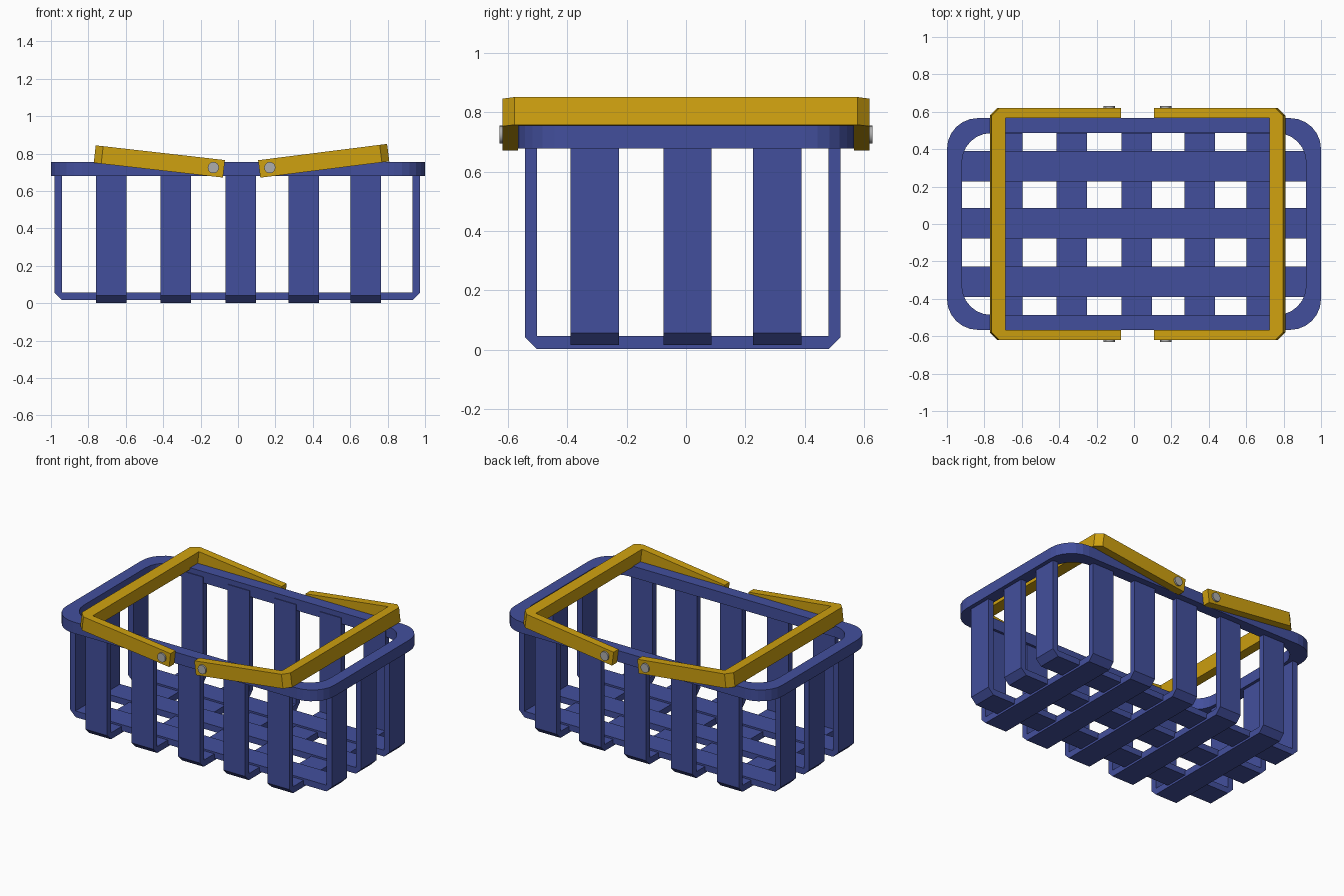
import bpy, bmesh, math
from mathutils import Vector

if "Cube" in bpy.data.objects:
    bpy.data.objects.remove(bpy.data.objects["Cube"], do_unlink=True)


def material(name, rgb):
    m = bpy.data.materials.new(name)
    m.use_nodes = True
    m.diffuse_color = (*rgb, 1)
    m.node_tree.nodes["Principled BSDF"].inputs["Base Color"].default_value = (*rgb, 1)
    return m


BLUE = material("basket blue", (0.055, 0.078, 0.335))
YELLOW = material("handle yellow", (0.62, 0.355, 0.005))
GREY = material("bolt grey", (0.42, 0.42, 0.42))


def finish(bm, name, mat):
    bmesh.ops.recalc_face_normals(bm, faces=bm.faces)
    mesh = bpy.data.meshes.new(name)
    bm.to_mesh(mesh)
    bm.free()
    mesh.materials.append(mat)
    obj = bpy.data.objects.new(name, mesh)
    bpy.context.collection.objects.link(obj)
    return obj


def prism(name, profile, lo, hi, place, mat):
    """Extrude a 2D profile from lo to hi; place(u, v, w) maps it to space."""
    bm = bmesh.new()
    low = [bm.verts.new(place(u, v, lo)) for u, v in profile]
    high = [bm.verts.new(place(u, v, hi)) for u, v in profile]
    bm.faces.new(low)
    bm.faces.new(high)
    n = len(profile)
    for i in range(n):
        j = (i + 1) % n
        bm.faces.new((low[i], low[j], high[j], high[i]))
    return finish(bm, name, mat)


def rounded_rect(hx, hy, r, steps=6):
    pts = []
    for quarter, (sx, sy) in enumerate(((1, 1), (-1, 1), (-1, -1), (1, -1))):
        for k in range(steps + 1):
            a = math.pi / 2 * (quarter + k / steps)
            pts.append((sx * (hx - r) + r * math.cos(a), sy * (hy - r) + r * math.sin(a)))
    return pts


# Rim: rounded rectangular ring
def make_rim(z0, z1):
    bm = bmesh.new()
    loops = []
    for shape, z in (("out", z0), ("out", z1), ("in", z1), ("in", z0)):
        pts = rounded_rect(1.0, 0.566, 0.165) if shape == "out" else rounded_rect(0.92, 0.486, 0.155)
        loops.append([bm.verts.new((x, y, z)) for x, y in pts])
    n = len(loops[0])
    for k in range(4):
        a, b = loops[k], loops[(k + 1) % 4]
        for i in range(n):
            j = (i + 1) % n
            bm.faces.new((a[i], a[j], b[j], b[i]))
    return finish(bm, "rim", BLUE)


make_rim(0.679, 0.755)


# Slats: U-shaped straps with chamfered lower corners
def u_profile(a, b, bottom, floor, wall=0.04, top=0.72, c=0.04):
    return [(a, top), (a, bottom + c), (a + c, bottom), (b - c, bottom), (b, bottom + c), (b, top),
            (b - wall, top), (b - wall, floor), (a + wall, floor), (a + wall, top)]


HALF = 0.0815
for i, x in enumerate((-0.678, -0.333, 0.015, 0.352, 0.682)):
    prism(f"cross_slat_{i + 1}", u_profile(-0.543, 0.521, 0.002, 0.046), x - HALF, x + HALF,
          lambda u, v, w: (w, u, v), BLUE)
for i, y in enumerate((-0.308, 0.005, 0.308)):
    prism(f"long_slat_{i + 1}", u_profile(-0.98, 0.973, 0.016, 0.058), y - HALF, y + HALF,
          lambda u, v, w: (u, w, v), BLUE)

# Handles: tilted U-shaped bails with bolts at their pivots
OUT, IN, NEAR, FAR, BAR, CUT = 0.619, 0.566, -0.057, 0.638, 0.565, 0.04
for side, label, px, tilt in ((-1, "right", -0.132, 6.5), (1, "left", 0.17, 7.2)):
    half = [(NEAR, IN), (NEAR, OUT), (FAR - CUT, OUT), (FAR, OUT - CUT)]
    outline = half + [(u, -v) for u, v in reversed(half)] + [(BAR, -IN), (BAR, IN)]
    handle = prism(f"{label}_handle", outline, -0.047, 0.047,
                   lambda u, v, w: (side * u, v, w), YELLOW)
    handle.location = Vector((px, 0, 0.725))
    handle.rotation_euler.y = -side * math.radians(tilt)
    for end, y in (("front", -0.57), ("back", 0.57)):
        bpy.ops.mesh.primitive_cylinder_add(vertices=20, radius=0.03, depth=0.12,
                                            location=(px, y, 0.725), rotation=(math.pi / 2, 0, 0))
        bolt = bpy.context.object
        bolt.name = f"{label}_{end}_bolt"
        bolt.data.materials.append(GREY)
        bpy.ops.object.shade_smooth_by_angle()
